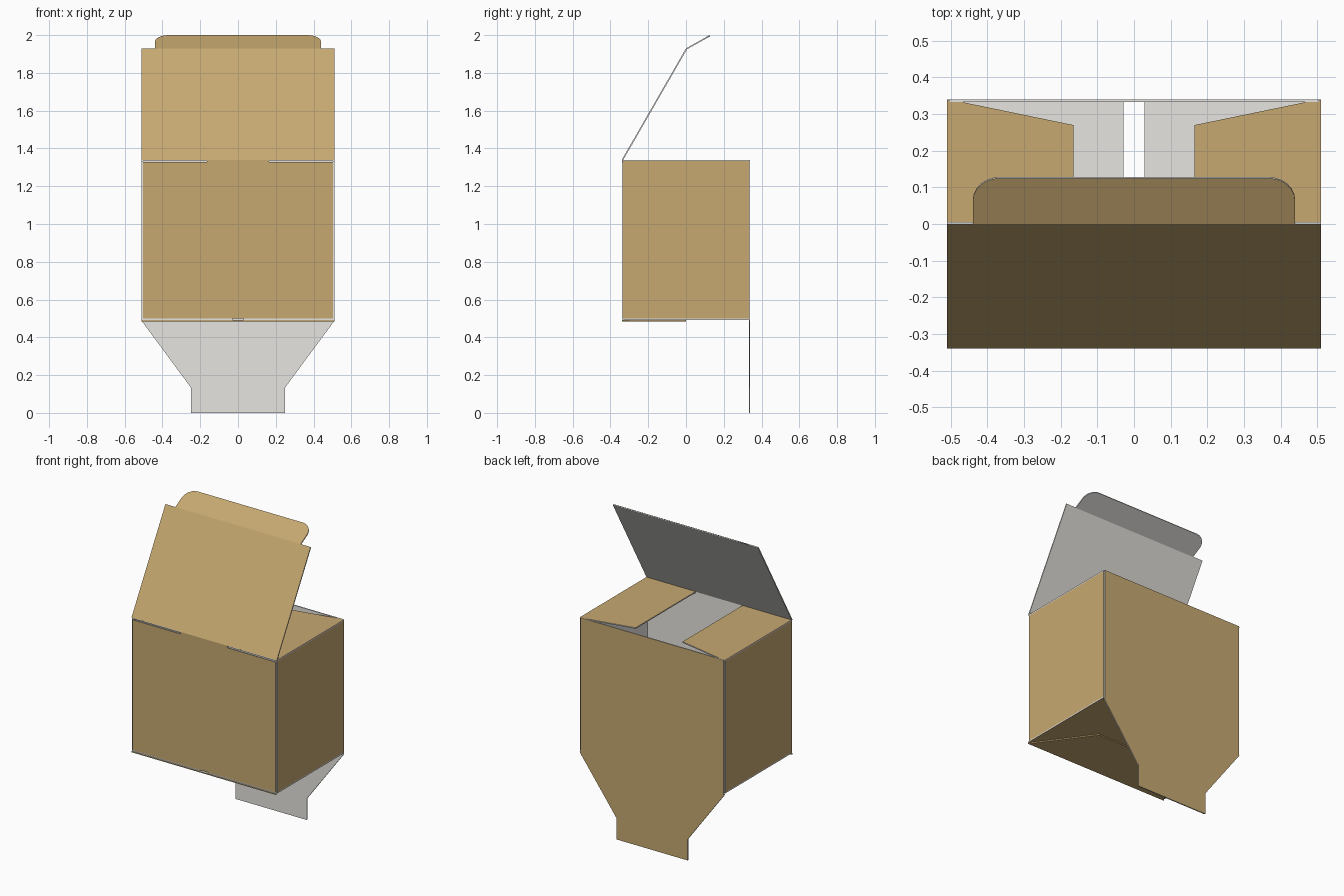
import bpy, bmesh, math
from mathutils import Vector

if "Cube" in bpy.data.objects:
    bpy.data.objects.remove(bpy.data.objects["Cube"])

T = 0.007  # card thickness


def colour(name, rgb):
    m = bpy.data.materials.new(name)
    m.diffuse_color = (*rgb, 1.0)
    m.use_nodes = True
    m.node_tree.nodes["Principled BSDF"].inputs["Base Color"].default_value = m.diffuse_color
    return m


KRAFT = colour("brown_card", (0.57, 0.395, 0.165))
INNER = colour("pale_lining", (0.80, 0.785, 0.75))


def sheet(name, pts, origin, u, v, n, brown_edges=False):
    """Card cut to a 2D outline: brown on the side facing n, pale elsewhere."""
    o, u, v, n = (Vector(a) for a in (origin, u, v, n))
    u.normalize()
    v.normalize()
    n.normalize()
    bm = bmesh.new()
    outer = [bm.verts.new(o + u * a + v * b) for a, b in pts]
    inner = [bm.verts.new(w.co - n * T) for w in outer]
    bm.faces.new(outer)
    bm.faces.new(inner[::-1])
    for i in range(len(pts)):
        j = (i + 1) % len(pts)
        bm.faces.new((outer[i], inner[i], inner[j], outer[j]))
    bmesh.ops.recalc_face_normals(bm, faces=bm.faces)
    for f in bm.faces:
        d = f.normal.dot(n)
        brown = d > 0.9 or (brown_edges and d > -0.9)
        f.material_index = 0 if brown else 1
    me = bpy.data.meshes.new(name)
    bm.to_mesh(me)
    bm.free()
    me.materials.append(KRAFT)
    me.materials.append(INNER)
    ob = bpy.data.objects.new(name, me)
    bpy.context.collection.objects.link(ob)
    return ob


def mirrored(half):
    """Complete a right-hand outline (bottom to top) with its left half."""
    return half + [(-a, b) for a, b in reversed(half)]


X, Y, Z = (1, 0, 0), (0, 1, 0), (0, 0, 1)
W, D = 0.51, 0.34        # half width and half depth
BOT, TOP = 0.50, 1.327   # wall heights

# Front and back walls
sheet("front_wall", mirrored([(W - T, BOT), (W - T, TOP), (0.165, TOP), (0.165, 1.34)]),
      (0, -D, 0), X, Z, (0, -1, 0))
sheet("back_wall", mirrored([(W - T, 0.487), (W - T, 1.34)]), (0, D, 0), X, Z, Y)

for s, side in ((1, "right"), (-1, "left")):
    # Side walls
    sheet(side + "_wall", mirrored([(D - T, BOT), (D - T, 1.333)]),
          (s * W, 0, 0), Y, Z, (s, 0, 0))
    # Top dust flaps, tapered toward the back
    sheet(side + "_dust_flap",
          [(W, -D + 0.003), (W, D - 0.003), (0.48, 0.335), (0.165, 0.27), (0.165, -D + 0.003)],
          (0, 0, 1.34), (s, 0, 0), Y, Z)
    # Folded bottom side flaps, leaving a slit in the middle
    sheet(side + "_bottom_flap",
          [(W, -D + 0.003), (W, D - T), (0.028, D - T), (0.028, -D + 0.003)],
          (0, 0, 0.493), (s, 0, 0), Y, (0, 0, -1))

# Folded front bottom flap
sheet("front_bottom_flap", mirrored([(W, -D), (0.262, 0.0)]),
      (0, 0, 0.484), X, Y, (0, 0, -1), brown_edges=True)

# Back bottom flap, hanging open with its locking tab
sheet("back_bottom_flap", mirrored([(0.25, 0.0), (0.25, 0.135), (W, 0.487)]),
      (0, D, 0), X, Z, Y)

# Open lid, hinged on the front wall
sheet("lid", mirrored([(W, 0.0), (W, math.hypot(0.34, 0.59))]),
      (0, -D, 1.34), X, (0, 0.34, 0.59), (0, -0.59, 0.34))

# Tuck flap with rounded corners
L, R = 0.143, 0.072
arc = [(0.44 - R + R * math.cos(math.radians(a)), L - R + R * math.sin(math.radians(a)))
       for a in range(0, 91, 15)]
sheet("tuck_flap", mirrored([(0.44, 0.0)] + arc),
      (0, 0, 1.93), X, (0, 0.125, 0.07), (0, -0.07, 0.125))
